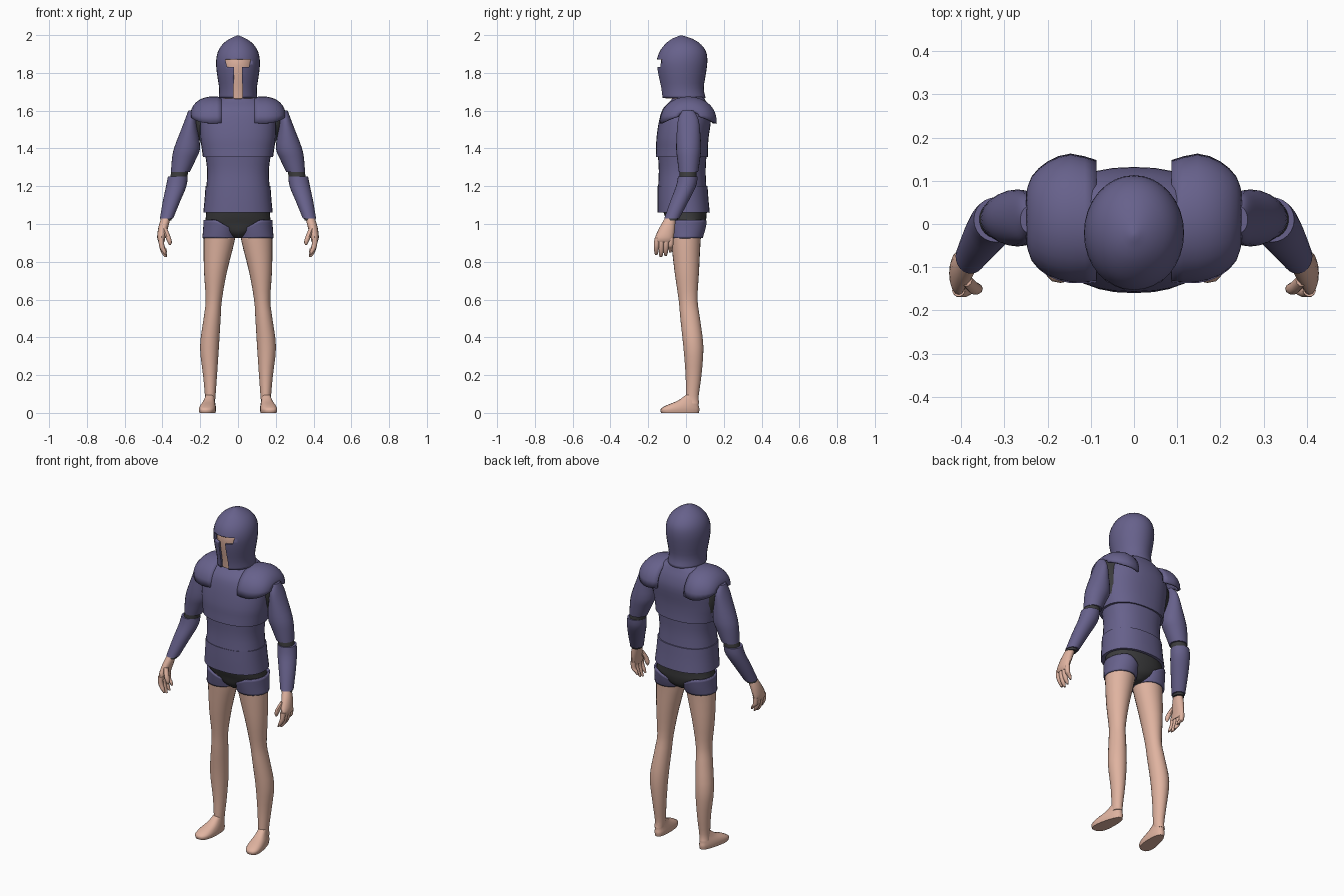
import bpy, bmesh, math

if "Cube" in bpy.data.objects:
    bpy.data.objects.remove(bpy.data.objects["Cube"])


def material(name, rgb):
    m = bpy.data.materials.new(name)
    m.diffuse_color = (*rgb, 1)
    m.use_nodes = True
    m.node_tree.nodes["Principled BSDF"].inputs["Base Color"].default_value = m.diffuse_color
    return m


ARMOUR = material("purple armour", (0.135, 0.12, 0.26))
SKIN = material("skin", (0.74, 0.45, 0.35))
CLOTH = material("dark cloth", (0.045, 0.045, 0.047))


def finish(name, bm, mat, mirror=False, thick=0, angle=40):
    """Turn a bmesh into a shaded, optionally thickened and mirrored object."""
    bmesh.ops.recalc_face_normals(bm, faces=bm.faces)
    me = bpy.data.meshes.new(name)
    bm.to_mesh(me)
    bm.free()
    me.shade_smooth()
    me.set_sharp_from_angle(angle=math.radians(angle))
    me.materials.append(mat)
    ob = bpy.data.objects.new(name, me)
    bpy.context.collection.objects.link(ob)
    if thick:
        s = ob.modifiers.new("thickness", 'SOLIDIFY')
        s.thickness, s.offset = thick, -1
    if mirror:
        ob.modifiers.new("mirror", 'MIRROR').use_mirror_merge = False
    return ob


def smooth_rings(rings, steps):
    """Catmull-Rom interpolation of the cross-sections."""
    out = []
    for i in range(len(rings) - 1):
        a, b, c, d = (rings[max(0, min(len(rings) - 1, i + k))] for k in (-1, 0, 1, 2))
        for s in range(steps):
            t = s / steps
            out.append([q + 0.5 * t * (r - p + t * (2 * p - 5 * q + 4 * r - w + t * (3 * (q - r) + w - p)))
                        for p, q, r, w in zip(a, b, c, d)])
    return out + [list(rings[-1])]


def loft(name, rings, mat, n=24, power=2.0, steps=3, caps=(True, True), rule=None, **kw):
    """Skin super-ellipse sections given as (x, y, z, half width, half depth)."""
    bm, loops = bmesh.new(), []
    for x, y, z, rx, ry in smooth_rings(rings, steps):
        loop = []
        for k in range(n):
            a = 2 * math.pi * k / n
            c, s = math.cos(a), math.sin(a)
            px = x + rx * math.copysign(abs(c) ** (2 / power), c)
            py = y + ry * math.copysign(abs(s) ** (2 / power), s)
            loop.append(bm.verts.new(rule(px, py, z) if rule else (px, py, z)))
        loops.append(loop)
    for lo, hi in zip(loops, loops[1:]):
        for k in range(n):
            bm.faces.new((lo[k], lo[(k + 1) % n], hi[(k + 1) % n], hi[k]))
    if caps[0]:
        bm.faces.new(loops[0])
    if caps[1]:
        bm.faces.new(loops[-1])
    return finish(name, bm, mat, **kw)


# Helmet shell with a T-shaped opening, and the head inside it
HELMET = [(0, -.012, 1.668, .102, .116), (0, -.02, 1.72, .10, .114), (0, -.022, 1.80, .112, .128),
          (0, -.021, 1.86, .116, .134), (0, -.017, 1.91, .107, .124), (0, -.016, 1.95, .083, .096),
          (0, -.02, 1.98, .045, .055), (0, -.025, 1.998, .004, .005)]
helmet = loft("helmet", HELMET, ARMOUR, n=32, caps=(False, True), thick=.013)


def slot(name, outline):
    bm = bmesh.new()
    face = bm.faces.new([bm.verts.new((x, -.3, z)) for x, z in outline])
    ext = bmesh.ops.extrude_face_region(bm, geom=[face])
    bmesh.ops.translate(bm, vec=(0, .2, 0), verts=[v for v in ext["geom"] if isinstance(v, bmesh.types.BMVert)])
    ob = finish(name, bm, ARMOUR)
    ob.hide_render = ob.hide_viewport = True
    cut = helmet.modifiers.new(name, 'BOOLEAN')
    cut.operation, cut.object, cut.solver = 'DIFFERENCE', ob, 'EXACT'


slot("eye_slot_cutter", [(-.068, 1.872), (.068, 1.872), (.058, 1.832), (-.058, 1.832)])
slot("nose_slot_cutter", [(-.02, 1.85), (.02, 1.85), (.025, 1.64), (-.025, 1.64)])
loft("head", [(x, y, z - .003, rx * .84, ry * .84) for x, y, z, rx, ry in HELMET[:6]], SKIN)
loft("neck", [(0, 0, 1.60, .07, .075), (0, -.005, 1.70, .065, .07)], SKIN)

# Torso plates over a dark undersuit
loft("chest_plate", [(0, -.022, 1.355, .186, .138), (0, -.021, 1.40, .192, .137), (0, -.018, 1.46, .20, .138),
                     (0, -.005, 1.55, .20, .137), (0, 0, 1.61, .18, .122), (0, .01, 1.65, .14, .095),
                     (0, .015, 1.672, .095, .08)], ARMOUR, n=32, power=2.3)
loft("belly_plate", [(0, -.02, 1.19, .168, .128), (0, -.02, 1.28, .163, .124), (0, -.02, 1.37, .174, .129)],
     ARMOUR, n=32, power=2.3)
loft("waist_plate", [(0, -.012, 1.06, .184, .138), (0, -.016, 1.13, .177, .135), (0, -.018, 1.20, .172, .132)],
     ARMOUR, n=32, power=2.3)
loft("undershirt", [(0, .01, 1.37, .175, .07), (0, .01, 1.45, .205, .075), (0, .01, 1.55, .237, .07),
                    (0, .01, 1.62, .21, .06)], CLOTH)
loft("briefs", [(0, 0, .925, .025, .05), (0, .004, .955, .09, .085), (0, .004, 1.0, .168, .10),
                (0, -.002, 1.04, .17, .11), (0, -.008, 1.10, .168, .122)], CLOTH, n=32, power=2.2)

# Shoulder guards: arches that shrink towards the outside
bm = bmesh.new()
GUARD = [(.087, -.135, .148, 1.535, 1.672), (.147, -.137, .163, 1.533, 1.675), (.20, -.12, .145, 1.54, 1.66),
         (.237, -.085, .11, 1.555, 1.628), (.25, -.04, .07, 1.568, 1.596)]
rows = []
for x, front, back, low, high in smooth_rings(GUARD, 2):
    arch = [math.pi * k / 14 for k in range(15)]
    rows.append([bm.verts.new((x, (front + back) / 2 - (back - front) / 2 * math.cos(a),
                               low + (high - low) * max(0, math.sin(a)) ** .85)) for a in arch])
for p, q in zip(rows, rows[1:]):
    for k in range(14):
        bm.faces.new((p[k], p[k + 1], q[k + 1], q[k]))
finish("shoulder_guard", bm, ARMOUR, mirror=True, thick=.012)

# Arms
loft("upper_arm", [(.245, .01, 1.60, .018, .03), (.25, .012, 1.56, .028, .052), (.257, .013, 1.50, .044, .061),
                   (.27, .014, 1.40, .069, .066), (.287, .014, 1.34, .063, .06), (.305, .013, 1.275, .05, .051)],
     ARMOUR, mirror=True)
loft("elbow", [(.304, .012, 1.30, .044, .045), (.319, .01, 1.22, .046, .046)], CLOTH, mirror=True)
loft("forearm", [(.319, .01, 1.252, .052, .052), (.327, 0, 1.20, .054, .053), (.352, -.035, 1.12, .046, .048),
                 (.378, -.075, 1.03, .035, .04)], ARMOUR, mirror=True)
loft("wrist_band", [(.375, -.07, 1.05, .03, .035), (.382, -.08, 1.018, .029, .034)], CLOTH, mirror=True)

# Hands: palm, thumb and four curled fingers
loft("palm", [(.381, -.082, 1.035, .024, .027), (.395, -.098, .985, .026, .04), (.406, -.114, .93, .022, .049),
              (.405, -.118, .905, .016, .046)], SKIN, n=16, mirror=True)
loft("thumb", [(.388, -.13, .975, .013, .014), (.372, -.147, .935, .014, .015), (.362, -.15, .905, .012, .012),
               (.36, -.15, .888, .004, .004)], SKIN, n=10, mirror=True)
for i, tip in enumerate((.835, .824, .83, .85)):
    y = -.154 + .025 * i
    loft(f"finger_{i + 1}", [(.406, y, .925, .015, .014), (.404, y - .002, .885, .014, .014),
                             (.392, y - .003, tip + .02, .012, .012), (.38, y - .004, tip, .005, .006)],
         SKIN, n=10, mirror=True)

# Legs
loft("leg", [(.15, .036, .05, .027, .034), (.147, .033, .09, .028, .034), (.148, .04, .20, .037, .042),
             (.151, .039, .35, .05, .053), (.137, .022, .50, .045, .052), (.128, .011, .60, .043, .05),
             (.119, .004, .75, .061, .065), (.099, -.001, .92, .083, .079), (.095, 0, 1.0, .08, .088)],
     SKIN, mirror=True)


def foot_shape(x, y, z):
    """Fan the toes outwards and keep the heel narrow."""
    t = max(0, min(1, (.05 - y) / .18))
    return .148 + (x - .15) * (.75 + .4 * t) + .022 * t, y, z


loft("foot", [(.15, -.032, 0, .042, .10), (.15, -.032, .02, .045, .103), (.15, -.018, .04, .042, .085),
              (.148, .012, .065, .034, .055), (.147, .032, .095, .027, .033)],
     SKIN, n=20, power=2.5, mirror=True, rule=foot_shape)


def slant(x, y, z):
    """Slope the top edge of the thigh guard down to the crotch."""
    top = 1.022 - .55 * max(0, .12 - x)
    return x, y, .925 + (z - .925) * (top - .925) / .1


loft("thigh_guard", [(.099, 0, .925, .09, .088), (.097, .002, .97, .088, .098), (.095, .003, 1.025, .087, .107)],
     ARMOUR, n=32, caps=(False, False), rule=slant, thick=.01, mirror=True)
